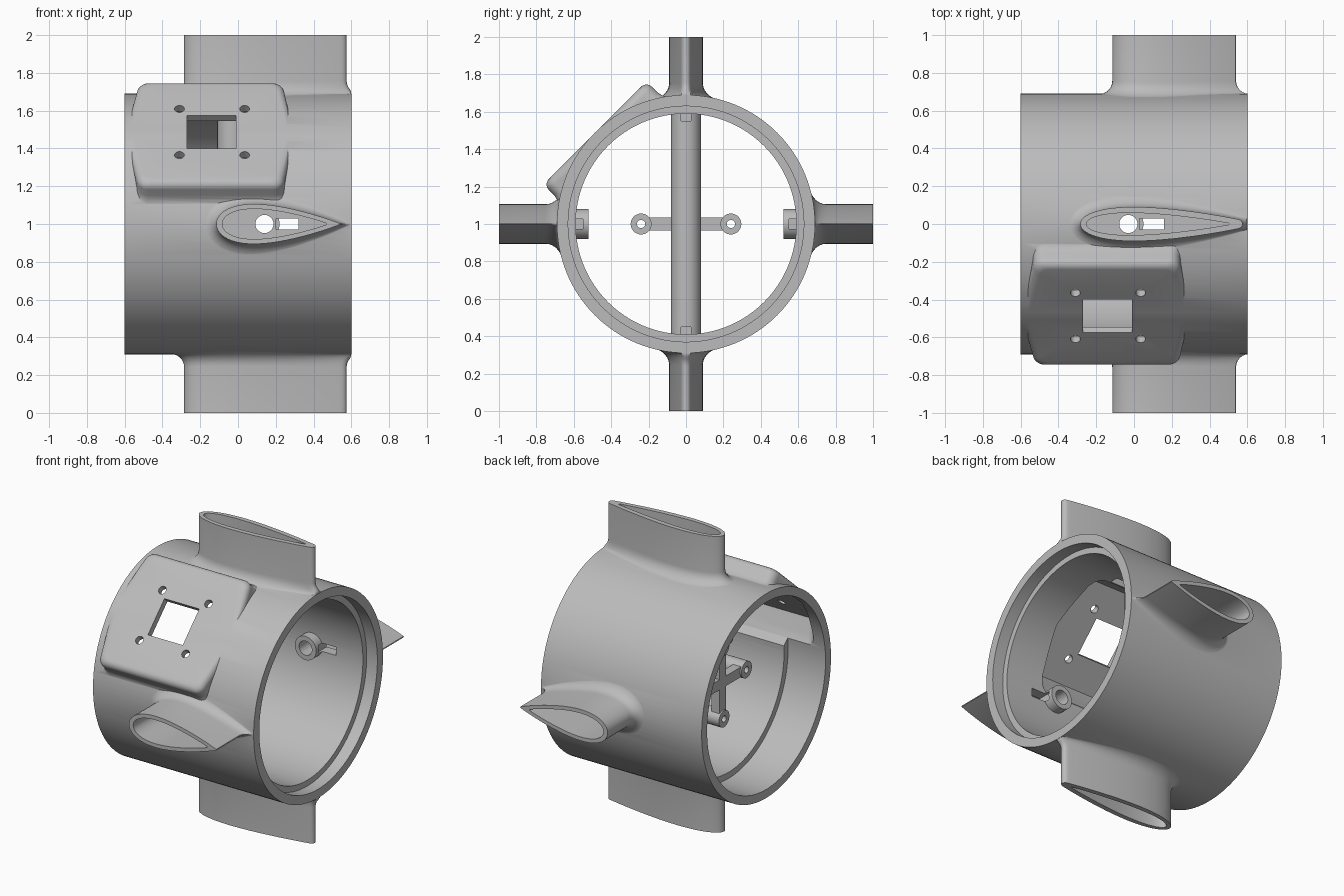
import bpy, bmesh, math
from mathutils import Matrix, Vector

if "Cube" in bpy.data.objects:
    bpy.data.objects.remove(bpy.data.objects["Cube"], do_unlink=True)

CENTRE = Matrix.Translation((0, 0, 1))
SLOPE = CENTRE @ Matrix.Rotation(math.radians(45), 4, 'X')   # frame of the sloped pad
R = 0.69            # outer radius of the ring
LIMIT = 0.598       # keeps fillets inside the ring ends

grey = bpy.data.materials.new("light grey")
grey.use_nodes = True
grey.diffuse_color = (0.5, 0.5, 0.5, 1)
grey.node_tree.nodes["Principled BSDF"].inputs["Base Color"].default_value = (0.5, 0.5, 0.5, 1)


def finish(name, bm, matrix):
    bm.transform(matrix)
    bmesh.ops.remove_doubles(bm, verts=bm.verts, dist=1e-5)
    bmesh.ops.recalc_face_normals(bm, faces=bm.faces)
    mesh = bpy.data.meshes.new(name)
    bm.to_mesh(mesh)
    bm.free()
    mesh.materials.append(grey)
    obj = bpy.data.objects.new(name, mesh)
    bpy.context.collection.objects.link(obj)
    return obj


def loft(name, layers, matrix):
    """Closed solid through a list of equal-length point loops."""
    bm = bmesh.new()
    loops = [[bm.verts.new(p) for p in layer] for layer in layers]
    n = len(loops[0])
    for low, high in zip(loops, loops[1:]):
        for i in range(n):
            j = (i + 1) % n
            bm.faces.new((low[i], low[j], high[j], high[i]))
    bm.faces.new(loops[0][::-1])
    bm.faces.new(loops[-1])
    return finish(name, bm, matrix)


def rod(name, radius, start, end, sides=48, matrix=CENTRE):
    a, b = Vector(start), Vector(end)
    bm = bmesh.new()
    bmesh.ops.create_cone(bm, cap_ends=True, segments=sides, radius1=radius,
                          radius2=radius, depth=(b - a).length)
    turn = (b - a).to_track_quat('Z', 'Y').to_matrix().to_4x4()
    return finish(name, bm, matrix @ Matrix.Translation((a + b) / 2) @ turn)


def box(name, low, high, matrix=CENTRE):
    a, b = Vector(low), Vector(high)
    bm = bmesh.new()
    bmesh.ops.create_cube(bm, size=1)
    return finish(name, bm, matrix @ Matrix.Translation((a + b) / 2) @ Matrix.Diagonal((b - a).to_4d()))


def combine(target, tool, operation):
    tool.hide_render = True
    mod = target.modifiers.new("join", 'BOOLEAN')
    mod.operation, mod.object, mod.solver = operation, tool, 'EXACT'
    bpy.context.view_layer.objects.active = target
    bpy.ops.object.modifier_apply(modifier=mod.name)
    bpy.data.objects.remove(tool, do_unlink=True)


def add(tool):
    combine(ring, tool, 'UNION')


def cut(tool):
    combine(ring, tool, 'DIFFERENCE')


def airfoil(x0, x1, half, tail, n=26):
    """Symmetric wing section with a rounded tail, nose to tail and back."""
    top = []
    for i in range(n + 1):
        c = (1 - math.cos(math.pi * i / n)) / 2
        y = 10 * half * (0.2969 * c ** 0.5 - 0.126 * c - 0.3516 * c ** 2
                         + 0.2843 * c ** 3 - 0.1036 * c ** 4)
        gap = min((x1 - x0) * (1 - c), tail)
        top.append((x0 + (x1 - x0) * c, y + c * math.sqrt(gap * (2 * tail - gap))))
    return top + [(x, -y) for x, y in reversed(top[1:-1])]


def fin(shape, matrix):
    x0, x1, half, tail = shape
    fillet = 0.07

    def section(d, height):
        return [(min(x, LIMIT), v, height(v))
                for x, v in airfoil(x0 - d, x1 + d, half + d, tail)]
    layers = [section(fillet, lambda v: 0.645)]
    for i in range(7):
        t = math.pi / 2 * i / 6
        rise = fillet * (1 - math.cos(t)) - 0.002
        layers.append(section(fillet * (1 - math.sin(t)),
                              lambda v, h=rise: math.sqrt(R * R - v * v) + h))
    layers.append(section(0, lambda v: 1.0))
    return loft("fin", layers, matrix)


def pad_solid(name, steps):
    """Rounded hexagon lofted through (outward offset, height) steps."""
    half = [(-0.6, 0)]
    for centre, first, last in ((-0.475, 170, 90), (0.185, 90, 10)):
        for i in range(7):
            a = math.radians(first + (last - first) * i / 6)
            half.append((centre + 0.06 * math.cos(a), 0.33 + 0.06 * math.sin(a)))
    half.append((0.3, 0))
    outline = half + [(x, -s) for x, s in reversed(half[1:-1])]
    return loft(name, [[(max(-LIMIT, -0.15 + (x + 0.15) * (1 + d / 0.45)), s * (1 + d / 0.39), h)
                        for x, s in outline] for d, h in steps], SLOPE)


# Solid ring blank along x
ring = rod("ring_housing", R, (-0.6, 0, 0), (0.6, 0, 0), 128)

# Four fins: top, bottom, front, back
WIDE = (-0.285, 0.575, 0.084, 0.02)
SHORT = (-0.115, 0.54, 0.105, 0.003)
spins = [(WIDE, 0), (WIDE, 180), (SHORT, 90), (SHORT, -90)]
spins = [(s, CENTRE @ Matrix.Rotation(math.radians(a), 4, 'X')) for s, a in spins]
for shape, turn in spins:
    add(fin(shape, turn))

# Sloped mounting pad on the upper front, flared at the foot and rounded at the rim
steps = [(0.05, 0.5), (0.05, 0.53), (0.032, 0.542), (0.016, 0.558), (0.005, 0.58), (0, 0.605)]
for i in range(6):
    t = math.pi / 2 * i / 5
    steps.append((0.042 * (math.cos(t) - 1), 0.647 + 0.042 * math.sin(t)))
add(pad_solid("pad", steps))

# Stepped bore and the flat pocket behind the pad
cut(rod("bore", 0.59, (-0.7, 0, 0), (0.7, 0, 0), 128))
cut(rod("rear_rebate", 0.632, (-0.7, 0, 0), (-0.32, 0, 0), 128))
cut(rod("front_rebate", 0.63, (0.52, 0, 0), (0.7, 0, 0), 128))
cut(pad_solid("pocket", [(0, 0.35), (0, 0.5), (-0.02, 0.55), (-0.04, 0.61), (-0.055, 0.645)]))

# Pad window and bolt holes
cut(box("window", (-0.27, -0.125, 0.5), (-0.01, 0.125, 0.8), SLOPE))
for x in (-0.31, 0.035):
    for s in (-0.173, 0.173):
        cut(rod("bolt_hole", 0.026, (x, s, 0.5), (x, s, 0.8), 24, SLOPE))

# Hollow fins
for (x0, x1, half, tail), turn in spins:
    inner = airfoil(x0 + 0.032, x1 - 0.07, half - 0.026, 0.003)
    cut(loft("fin_hollow", [[(x, v, h) for x, v in inner] for h in (0.66, 1.1)], turn))

# Through tube and the two side bosses
add(rod("centre_tube", 0.08, (-0.03, 0, -0.62), (-0.03, 0, 0.62)))
for side in (-1, 1):
    add(rod("side_boss", 0.08, (0.14, side * 0.52, 0), (0.14, side * 0.64, 0)))

# Cross mount with four sleeves
add(box("cross_arm_across", (-0.275, -0.22, -0.034), (-0.215, 0.22, 0.034)))
add(box("cross_arm_up", (-0.275, -0.034, -0.22), (-0.215, 0.034, 0.22)))
mounts = [(0.24, 0), (-0.24, 0), (0, 0.24), (0, -0.24)]
for y, z in mounts:
    add(rod("sleeve", 0.056, (-0.285, y, z), (-0.08, y, z), 32))
for y, z in mounts:
    cut(rod("sleeve_hole", 0.022, (-0.4, y, z), (-0.05, y, z), 24))

# Cable bores and slots
cut(rod("tube_bore", 0.048, (-0.03, 0, -1.1), (-0.03, 0, 1.1)))
for side in (-1, 1):
    cut(rod("boss_bore", 0.048, (0.14, side * 0.45, 0), (0.14, side * 1.1, 0)))
for shape, turn in spins:
    start, end = (0.03, 0.16) if shape is WIDE else (0.2, 0.32)
    cut(box("cable_slot", (start, -0.028, 0.55), (end, 0.028, 0.75), turn))

# Smooth curved walls, crisp edges
bpy.ops.object.select_all(action='DESELECT')
ring.select_set(True)
bpy.context.view_layer.objects.active = ring
bpy.ops.object.shade_smooth_by_angle(angle=math.radians(32))
